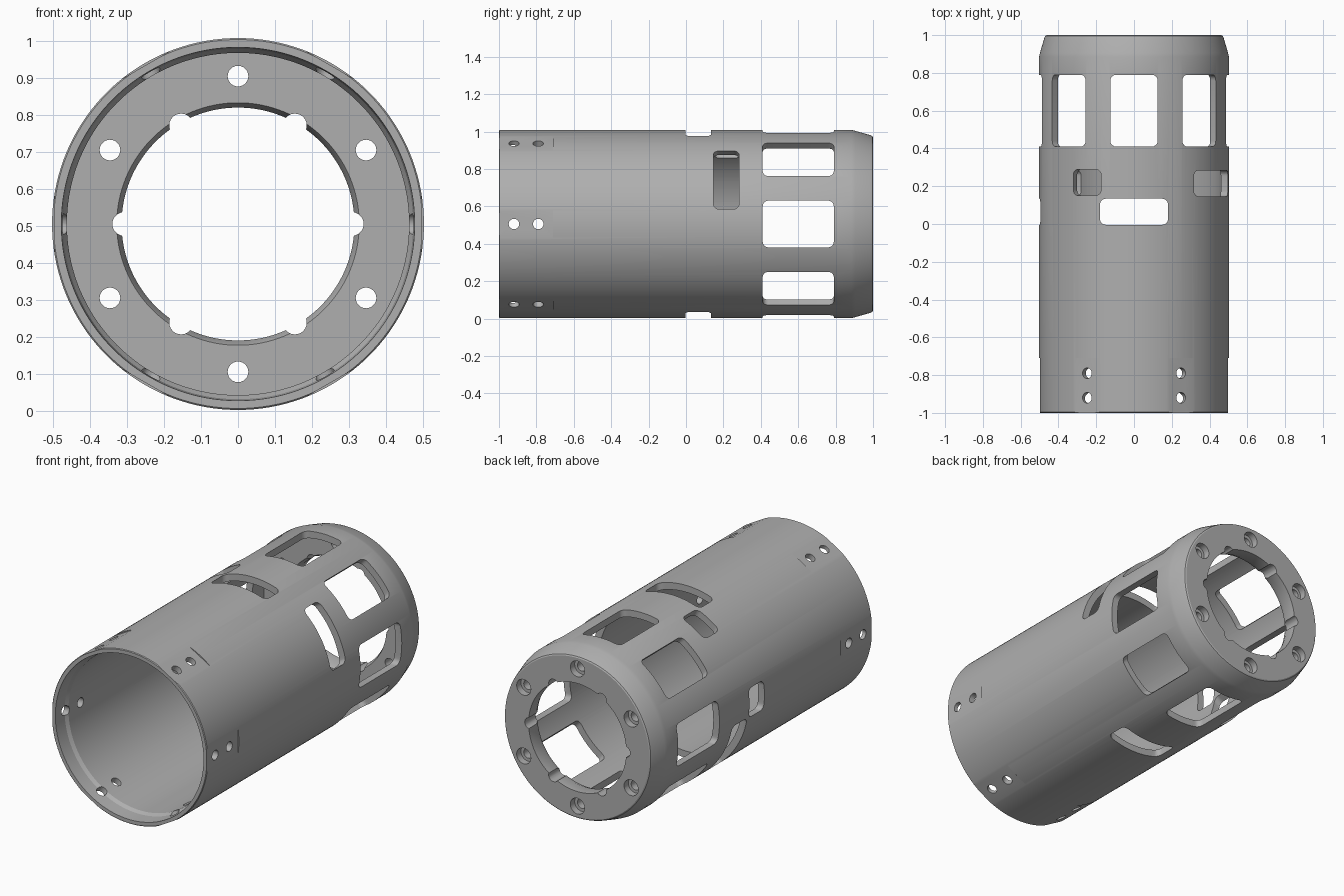
import bpy, bmesh
from math import cos, sin, pi, radians
from mathutils import Matrix, Vector

cube = bpy.data.objects.get("Cube")
if cube:
    bpy.data.objects.remove(cube, do_unlink=True)

AXIS_Z = 0.506
R = 0.503
SEGMENTS = 144

grey = bpy.data.materials.new("grey metal")
grey.use_nodes = True
grey.diffuse_color = (0.43, 0.43, 0.43, 1)
grey.node_tree.nodes["Principled BSDF"].inputs["Base Color"].default_value = grey.diffuse_color


def make_object(name, bm):
    bmesh.ops.recalc_face_normals(bm, faces=bm.faces)
    mesh = bpy.data.meshes.new(name)
    bm.to_mesh(mesh)
    bm.free()
    ob = bpy.data.objects.new(name, mesh)
    ob.location.z = AXIS_Z
    mesh.materials.append(grey)
    bpy.context.collection.objects.link(ob)
    return ob


def revolve(name, profile):
    """Closed ring from (radius, y) points turned about the y axis."""
    bm = bmesh.new()
    rings = []
    for i in range(SEGMENTS):
        a = 2 * pi * i / SEGMENTS
        rings.append([bm.verts.new((r * cos(a), y, r * sin(a))) for r, y in profile])
    n = len(profile)
    for i, ring in enumerate(rings):
        after = rings[(i + 1) % SEGMENTS]
        for j in range(n):
            k = (j + 1) % n
            bm.faces.new((ring[j], ring[k], after[k], after[j]))
    return make_object(name, bm)


def rounded_rect(w, h, r, steps=6):
    points = []
    for q, (sx, sy) in enumerate(((1, 1), (-1, 1), (-1, -1), (1, -1))):
        for s in range(steps):
            a = (q + s / (steps - 0.999 if r < min(w, h) / 2 else steps)) * pi / 2
            points.append((sx * (w / 2 - r) + r * cos(a), sy * (h / 2 - r) + r * sin(a)))
    return points


def prism(bm, points, place):
    """Extrude a 2D outline; place(u, v, end) gives each 3D position."""
    low, high = ([bm.verts.new(place(u, v, e)) for u, v in points] for e in (0, 1))
    n = len(points)
    bm.faces.new(low)
    bm.faces.new(high[::-1])
    for i in range(n):
        j = (i + 1) % n
        bm.faces.new((low[i], low[j], high[j], high[i]))


def radial_cut(bm, angle, y, length, width, corner, r0=0.36, r1=0.62):
    """Opening through the wall, pointing outward at an angle in degrees."""
    turn = Matrix.Rotation(-radians(angle), 4, 'Y')
    prism(bm, rounded_rect(length, width, corner),
          lambda u, v, e: turn @ Vector((r1 if e else r0, y + u, v)))


def axial_cut(bm, angle, dist, radius, y0, y1):
    """Round hole parallel to the tube axis."""
    cx, cz = dist * cos(radians(angle)), dist * sin(radians(angle))
    prism(bm, rounded_rect(2 * radius, 2 * radius, radius),
          lambda u, v, e: Vector((cx + u, y1 if e else y0, cz + v)))


def subtract(target, bm):
    cutter = make_object("cutter", bm)
    cutter.hide_render = True
    mod = target.modifiers.new("cut", 'BOOLEAN')
    mod.operation = 'DIFFERENCE'
    mod.solver = 'EXACT'
    mod.object = cutter
    bpy.context.view_layer.objects.active = target
    bpy.ops.object.modifier_apply(modifier=mod.name)
    bpy.data.objects.remove(cutter, do_unlink=True)


# Tube wall with a tapered, rounded rear end and an inward flange
housing = revolve("tube_housing", [
    (0.478, -1.0), (R - 0.004, -1.0), (R, -0.996), (R, 0.885),
    (0.498, 0.905), (0.475, 0.985), (0.47, 0.996), (0.463, 1.0),
    (0.315, 1.0), (0.315, 0.93), (0.328, 0.9),
    (0.463, 0.9), (0.463, -0.9), (0.474, -0.92)])

# Shallow flats at the front, flange notches and screw recesses
bm = bmesh.new()
for i in range(6):
    radial_cut(bm, 60 * i, -0.91, 0.4, 0.22, 0.01, r0=0.497)
    axial_cut(bm, 60 * i, 0.308, 0.032, 0.8, 1.1)
    axial_cut(bm, 60 * i + 30, 0.4, 0.046, 0.96, 1.1)
subtract(housing, bm)

bm = bmesh.new()
# Paired screw holes at the front, and holes through the flange
for i in range(6):
    for y in (-0.92, -0.79):
        radial_cut(bm, 60 * i, y, 0.056, 0.056, 0.028)
    axial_cut(bm, 60 * i + 30, 0.4, 0.028, 0.8, 1.1)
# Ring of large windows
for i in range(8):
    radial_cut(bm, 45 * i, 0.6, 0.38, 0.25, 0.03)
# Wide slots and small windows round the middle
for angle, y, width in ((90, 0.065, 0.36), (270, 0.065, 0.36),
                        (30, 0.215, 0.36), (210, 0.215, 0.36),
                        (120, 0.22, 0.17), (180, 0.065, 0.17)):
    radial_cut(bm, angle, y, 0.138, width, 0.03)
subtract(housing, bm)

bpy.ops.object.select_all(action='DESELECT')
housing.select_set(True)
bpy.context.view_layer.objects.active = housing
bpy.ops.object.shade_smooth_by_angle(angle=radians(25))
